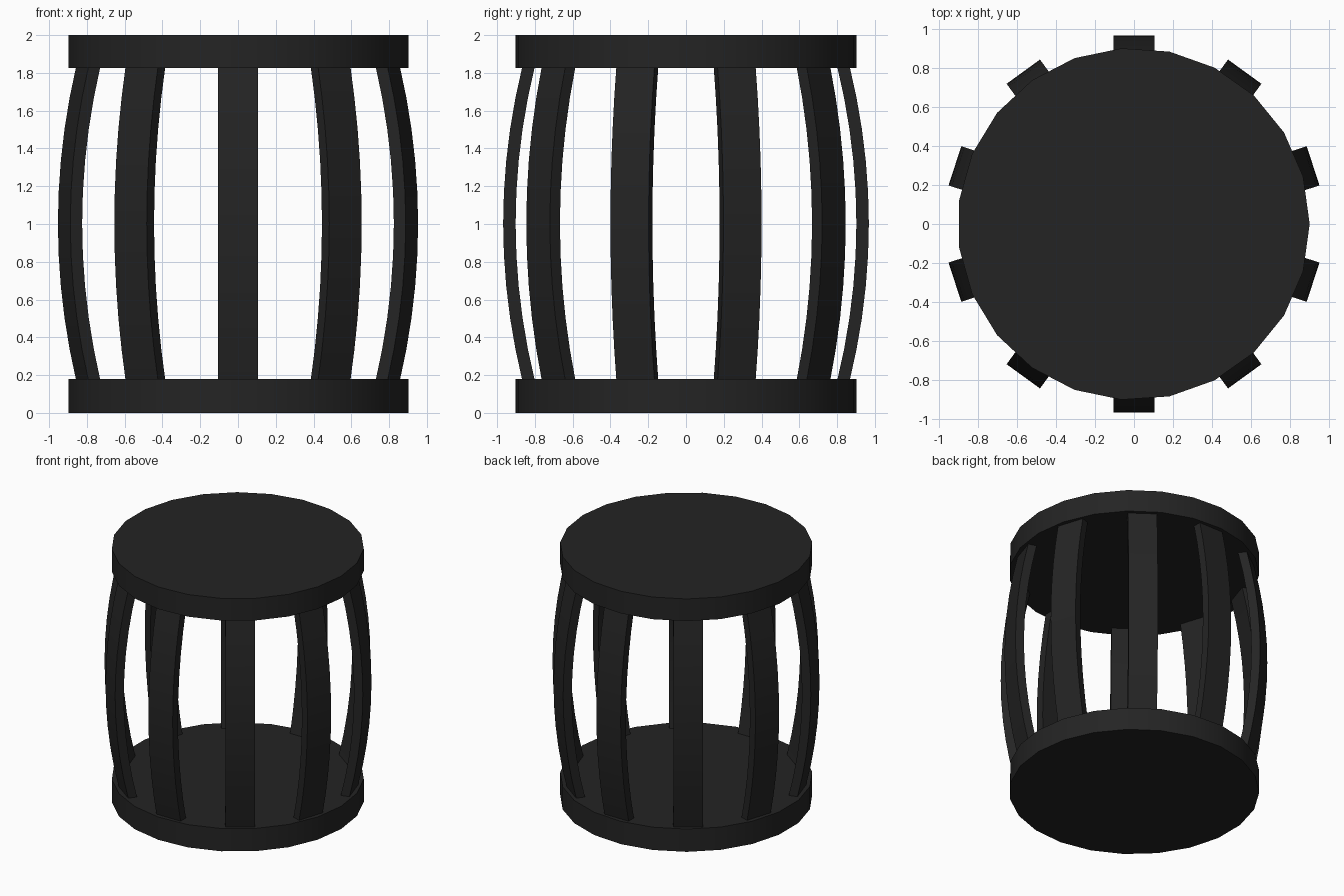
import bpy, bmesh, math
from mathutils import Matrix

if "Cube" in bpy.data.objects:
    bpy.data.objects.remove(bpy.data.objects["Cube"])

mat = bpy.data.materials.new("charcoal black")
mat.diffuse_color = (0.0175, 0.0175, 0.0175, 1)
mat.use_nodes = True
mat.node_tree.nodes["Principled BSDF"].inputs["Base Color"].default_value = mat.diffuse_color


def finish(name, bm):
    bmesh.ops.recalc_face_normals(bm, faces=bm.faces[:])
    me = bpy.data.meshes.new(name)
    bm.to_mesh(me)
    bm.free()
    me.materials.append(mat)
    ob = bpy.data.objects.new(name, me)
    bpy.context.collection.objects.link(ob)
    bpy.ops.object.select_all(action='DESELECT')
    ob.select_set(True)
    bpy.context.view_layer.objects.active = ob
    bpy.ops.object.shade_smooth_by_angle(angle=math.radians(30))
    return ob


# End discs: 23-sided, one corner pointing to +x
SIDES, RADIUS = 23, 0.905


def disc(name, z0, z1):
    bm = bmesh.new()
    ring = [bm.verts.new((RADIUS * math.cos(a) - 0.002, RADIUS * math.sin(a), z0))
            for a in (2 * math.pi * i / SIDES for i in range(SIDES))]
    face = bm.faces.new(ring)
    ext = bmesh.ops.extrude_face_region(bm, geom=[face], use_keep_orig=True)
    top = [v for v in ext["geom"] if isinstance(v, bmesh.types.BMVert)]
    bmesh.ops.translate(bm, verts=top, vec=(0, 0, z1 - z0))
    finish(name, bm)


disc("bottom_disc", 0, 0.18)
disc("top_disc", 1.825, 2.0)

# Bowed staves: rectangular section swept along a shallow arc
HALF_W, THICK, STEPS = 0.106, 0.066, 10


def stave(name, angle):
    bm = bmesh.new()
    rings = []
    for i in range(STEPS + 1):
        z = 0.17 + 1.665 * i / STEPS
        r = 0.968 - 0.10 * ((z - 1.0025) / 0.825) ** 2
        rings.append([bm.verts.new(p) for p in (
            (r, -HALF_W, z), (r, HALF_W, z),
            (r - THICK, HALF_W, z), (r - THICK, -HALF_W, z))])
    for a, b in zip(rings, rings[1:]):
        for k in range(4):
            n = (k + 1) % 4
            bm.faces.new((a[k], a[n], b[n], b[k]))
    bm.faces.new(rings[0])
    bm.faces.new(rings[-1])
    bm.transform(Matrix.Rotation(angle, 4, 'Z'))
    finish(name, bm)


for i in range(10):
    stave(f"stave_{i + 1}", math.radians(-90 + 36 * i))
